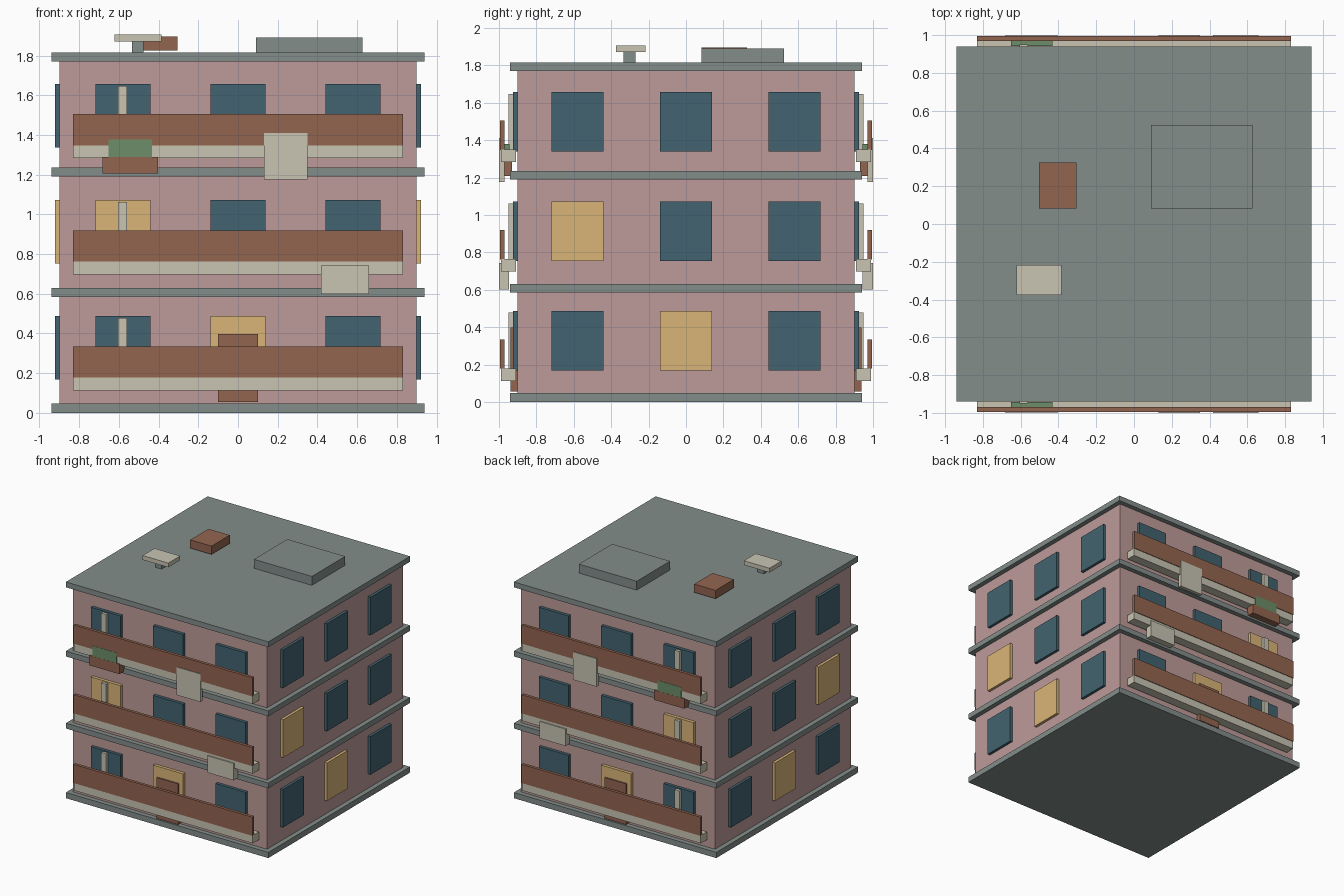
import bpy

if "Cube" in bpy.data.objects:
    bpy.data.objects.remove(bpy.data.objects["Cube"])

def mat(name, r, g, b):
    m = bpy.data.materials.new(name)
    m.diffuse_color = (r, g, b, 1)
    m.use_nodes = True
    m.node_tree.nodes["Principled BSDF"].inputs["Base Color"].default_value = m.diffuse_color
    return m

PINK = mat("pink_plaster", 0.51, 0.33, 0.32)
GREY = mat("concrete", 0.23, 0.27, 0.26)
GLASS = mat("dark_glass", 0.055, 0.125, 0.16)
LIT = mat("lit_glass", 0.70, 0.46, 0.19)
BROWN = mat("brown_panel", 0.29, 0.13, 0.08)
CREAM = mat("cream", 0.58, 0.56, 0.45)
GREEN = mat("plants", 0.15, 0.27, 0.14)


def box(name, x, y, z, material):
    """Box from (min, max) ranges."""
    bpy.ops.mesh.primitive_cube_add(size=1, location=[(a + b) / 2 for a, b in (x, y, z)])
    o = bpy.context.object
    o.name = name
    o.scale = [b - a for a, b in (x, y, z)]
    bpy.ops.object.transform_apply(location=True, rotation=False, scale=True)
    o.data.materials.append(material)
    return o


def mirrored(name, x, y, z, material, axis):
    """Box repeated on the opposite facade."""
    o = box(name, x, y, z, material)
    m = o.modifiers.new("opposite_side", 'MIRROR')
    m.use_axis = [axis == i for i in range(3)]
    return o


# Main block and floor slabs
box("walls", (-0.9, 0.9), (-0.9, 0.9), (0.02, 1.79), PINK)
for i, (lo, hi) in enumerate([(0, 0.048), (0.585, 0.63), (1.19, 1.235), (1.77, 1.815)]):
    box(f"floor_slab_{i}", (-0.94, 0.94), (-0.94, 0.94), (lo, hi), GREY)

# Repeating storeys
lit_front, lit_side = {(0, 1), (1, 0)}, {(0, 1), (1, 0)}
for f in range(3):
    z = 0.585 * f
    wz = (z + 0.168, z + 0.487)
    for i, c in enumerate((-0.58, 0, 0.58)):
        span = (c - 0.139, c + 0.139)
        mirrored(f"front_window_{f}_{i}", span, (-0.926, -0.89), wz,
                 LIT if (f, i) in lit_front else GLASS, 1)
        mirrored(f"side_window_{f}_{i}", (0.89, 0.923), span, wz,
                 LIT if (f, i) in lit_side else GLASS, 0)
    mirrored(f"curtain_{f}", (-0.605, -0.56), (-0.95, -0.92), (z + 0.178, z + 0.477), CREAM, 1)
    # Balcony floor and railing panel
    mirrored(f"balcony_floor_{f}", (-0.83, 0.83), (-0.99, -0.91), (z + 0.113, z + 0.18), CREAM, 1)
    mirrored(f"balcony_panel_{f}", (-0.83, 0.83), (-0.995, -0.97), (z + 0.178, z + 0.335), BROWN, 1)

# Door, planter and hanging cloths
mirrored("door", (-0.1, 0.1), (-0.938, -0.89), (0.055, 0.397), BROWN, 1)
mirrored("planter_box", (-0.683, -0.403), (-0.998, -0.93), (1.207, 1.29), BROWN, 1)
mirrored("planter_plants", (-0.652, -0.432), (-0.997, -0.943), (1.285, 1.378), GREEN, 1)
mirrored("hanging_cloth_upper", (0.13, 0.35), (-1.0, -0.97), (1.175, 1.41), CREAM, 1)
mirrored("air_unit", (0.418, 0.66), (-1.0, -0.945), (0.6, 0.742), CREAM, 1)

# Roof equipment
box("roof_hatch", (0.09, 0.628), (0.083, 0.525), (1.81, 1.89), GREY)
box("roof_vent", (-0.502, -0.304), (0.083, 0.325), (1.825, 1.895), BROWN)
box("dish_stem", (-0.535, -0.475), (-0.333, -0.27), (1.81, 1.875), GREY)
box("dish_plate", (-0.623, -0.385), (-0.375, -0.217), (1.87, 1.906), CREAM)
